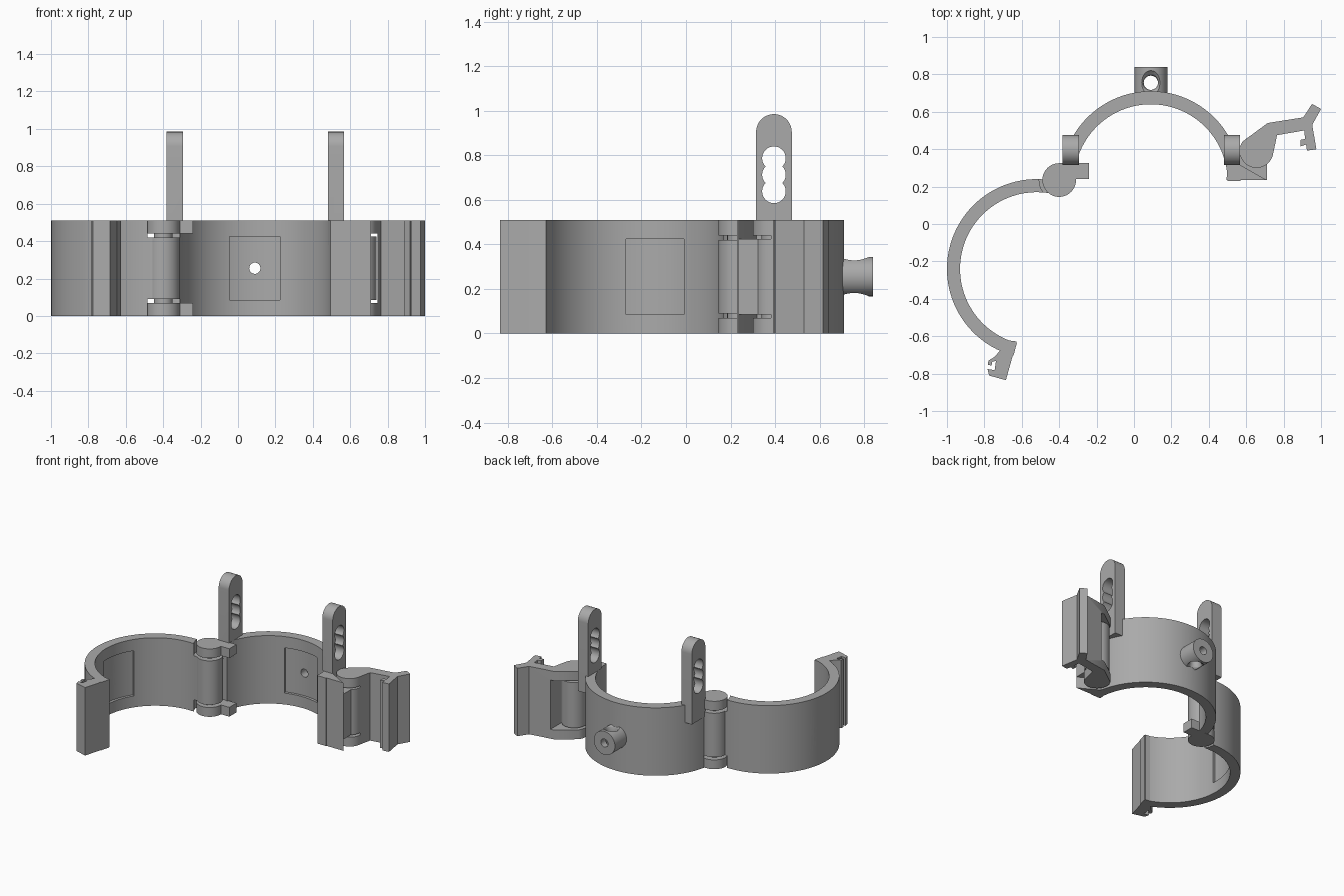
import bpy, bmesh
from math import sin, cos, radians, pi, asin
from mathutils import Matrix, Vector

cube = bpy.data.objects.get("Cube")
if cube:
    bpy.data.objects.remove(cube, do_unlink=True)

grey = bpy.data.materials.new("matte grey")
grey.use_nodes = True
grey.diffuse_color = (0.4, 0.4, 0.4, 1)
grey.node_tree.nodes["Principled BSDF"].inputs["Base Color"].default_value = (0.4, 0.4, 0.4, 1)

H = 0.51               # band height
RI, RO = 0.41, 0.48    # band radii
EAR = 0.07             # height of the hinge ears
BACK = Vector((0.09, 0.23))
SIDE = Vector((-0.52, -0.24))
HINGE = Vector((-0.4, 0.235))
PIVOT = Vector((0.655, 0.39))


def arc(c, r, a0, a1, n=24):
    angles = [radians(a0 + (a1 - a0) * i / n) for i in range(n + 1)]
    return [(c[0] + r * cos(a), c[1] + r * sin(a)) for a in angles]


def circle(c, r, n=40):
    return arc(c, r, 0, 360, n)[:-1]


def sector(c, r0, r1, a0, a1, n=64):
    return arc(c, r1, a0, a1, n) + arc(c, r0, a1, a0, n)


def rect(x0, x1, y0, y1):
    return [(x0, y0), (x1, y0), (x1, y1), (x0, y1)]


def prism(name, pts, z0=0, z1=H, matrix=None):
    """Extrude an outline along z, then optionally place it."""
    bm = bmesh.new()
    face = bm.faces.new([bm.verts.new((x, y, z0)) for x, y in pts])
    ext = bmesh.ops.extrude_face_region(bm, geom=[face])["geom"]
    bmesh.ops.translate(bm, vec=(0, 0, z1 - z0),
                        verts=[v for v in ext if isinstance(v, bmesh.types.BMVert)])
    return finish(name, bm, matrix)


def lathe(name, profile, matrix):
    """Spin an (r, z) profile about z into a closed solid."""
    bm = bmesh.new()
    n = 40
    rings = [[bm.verts.new((x, y, z)) for x, y in circle((0, 0), r, n)] for r, z in profile]
    for a, b in zip(rings, rings[1:]):
        for i in range(n):
            bm.faces.new((a[i], a[(i + 1) % n], b[(i + 1) % n], b[i]))
    bm.faces.new(rings[0])
    bm.faces.new(rings[-1])
    return finish(name, bm, matrix)


def finish(name, bm, matrix):
    if matrix:
        bm.transform(matrix)
    bmesh.ops.recalc_face_normals(bm, faces=bm.faces)
    mesh = bpy.data.meshes.new(name)
    bm.to_mesh(mesh)
    bm.free()
    mesh.materials.append(grey)
    ob = bpy.data.objects.new(name, mesh)
    bpy.context.collection.objects.link(ob)
    return ob


def activate(ob):
    bpy.ops.object.select_all(action='DESELECT')
    ob.select_set(True)
    bpy.context.view_layer.objects.active = ob


def cut(ob, *cutters):
    for c in cutters:
        mod = ob.modifiers.new("cut", 'BOOLEAN')
        mod.operation = 'DIFFERENCE'
        mod.solver = 'EXACT'
        mod.object = c
        activate(ob)
        bpy.ops.object.modifier_apply(modifier=mod.name)
        bpy.data.objects.remove(c, do_unlink=True)


def radial(c, angle):
    """Matrix whose z axis points outward from a band centre at mid height."""
    a = radians(angle)
    return (Matrix.Translation((c[0], c[1], H / 2)) @ Matrix.Rotation(a, 4, 'Z')
            @ Matrix.Rotation(pi / 2, 4, 'Y'))


def band(name, c, a0, a1, mid):
    """Half band with a shallow inner pocket and a screw hole."""
    ob = prism(name, sector(c, RI, RO, a0, a1))
    half = 57.3 * asin(0.135 / RI)
    cut(ob, prism("pocket", sector(c, 0.37, 0.43, mid - half, mid + half, 20), 0.085, 0.425),
        prism("hole", circle((0, 0), 0.03), 0.3, 0.6, radial(c, mid)))
    return ob


# Two half bands, notched round the hinge
back_band = band("back_band", BACK, 0, 168, 90)
cut(back_band, prism("clearance", circle(HINGE, 0.095), EAR, H - EAR))
side_band = band("side_band", SIDE, 75, 255, 165)
for z0, z1 in ((-0.1, 0.09), (H - 0.09, H + 0.1)):
    cut(side_band, prism("clearance", circle(HINGE, 0.107), z0, z1))

# Main hinge: barrel, pin and two ears with inward tabs
prism("hinge_barrel", circle(HINGE, 0.09), 0.09, H - 0.09)
prism("hinge_pin", circle(HINGE, 0.05), 0.01, H - 0.01)
ear_outline = arc(HINGE, 0.09, 90, 360, 36) + [
    (HINGE.x + 0.09, 0.24), (-0.24, 0.24), (-0.24, 0.325)]
for label, z0 in (("lower", 0), ("upper", H - EAR)):
    prism(label + "_hinge_ear", ear_outline, z0, z0 + EAR)

# Latch block, cut diagonally at its ends, with the middle barrel
prism("latch_block", [(0.495, 0.235), (0.71, 0.235), (0.56, 0.32), (0.5, 0.32)])
prism("latch_block_middle", [(0.56, 0.235), (0.71, 0.235), (0.71, 0.33), (0.655, 0.39),
                             (0.575, 0.39), (0.55, 0.32)], 0.085, H - 0.085)
prism("latch_barrel", circle(PIVOT, 0.086), 0.085, H - 0.085)
prism("latch_pin", circle(PIVOT, 0.05), 0.01, H - 0.01)

# Swinging latch lever with a window round the barrel
lever = prism("latch_lever", arc(PIVOT, 0.09, 145, 350, 30) + [
    (0.765, 0.475), (0.91, 0.5), (0.915, 0.455), (0.89, 0.45), (0.89, 0.415),
    (0.92, 0.425), (0.925, 0.392), (0.975, 0.4), (0.953, 0.53), (1.0, 0.615),
    (0.952, 0.642), (0.905, 0.57), (0.715, 0.54)])
cut(lever, prism("window", rect(0.5, 0.745, 0.25, 0.65), EAR, H - EAR))

# Catch at the free end of the side band
prism("catch_block", [
    (-0.627, -0.628), (-0.685, -0.835), (-0.775, -0.81), (-0.783, -0.775), (-0.745, -0.782),
    (-0.738, -0.733), (-0.757, -0.735), (-0.762, -0.757), (-0.782, -0.752), (-0.778, -0.73),
    (-0.745, -0.71), (-0.715, -0.675), (-0.74, -0.66), (-0.69, -0.62)])

# Upright posts with a three-lobed slot
upright = Matrix(((0, 0, 1, 0), (1, 0, 0, 0), (0, 1, 0, 0), (0, 0, 0, 1)))
for label, x in (("right", -0.338), ("left", 0.523)):
    place = Matrix.Translation((x, 0, 0)) @ upright
    outline = [(0.315, 0.38), (0.475, 0.38)] + arc((0.395, 0.905), 0.08, 0, 180)
    post = prism(label + "_post", outline, -0.043, 0.043, place)
    cut(post, *[prism("lobe", circle((0.395, z), 0.053), -0.1, 0.1, place)
                for z in (0.638, 0.713, 0.787)])
    # Trim whatever would poke inside the band
    cut(post, prism("trim", circle(BACK, RI, 96), 0.3, H))

# Round boss on the back with an axial hole and a flared vertical hole
boss = lathe("back_boss", [(0.088, 0.45), (0.088, 0.61)], radial(BACK, 90))
cut(boss, prism("hole", circle((0, 0), 0.03), 0.4, 0.7, radial(BACK, 90)),
    lathe("flared_hole", [(0.075, -0.1), (0.063, -0.085), (0.045, -0.07), (0.038, -0.05),
                          (0.038, 0.05), (0.045, 0.07), (0.063, 0.085), (0.075, 0.1)],
          Matrix.Translation((BACK.x, 0.755, H / 2))))

# Smooth curved walls, keep edges crisp
for ob in list(bpy.context.scene.objects):
    if ob.type == 'MESH' and grey.name in ob.data.materials:
        activate(ob)
        bpy.ops.object.shade_smooth_by_angle(angle=radians(30))
